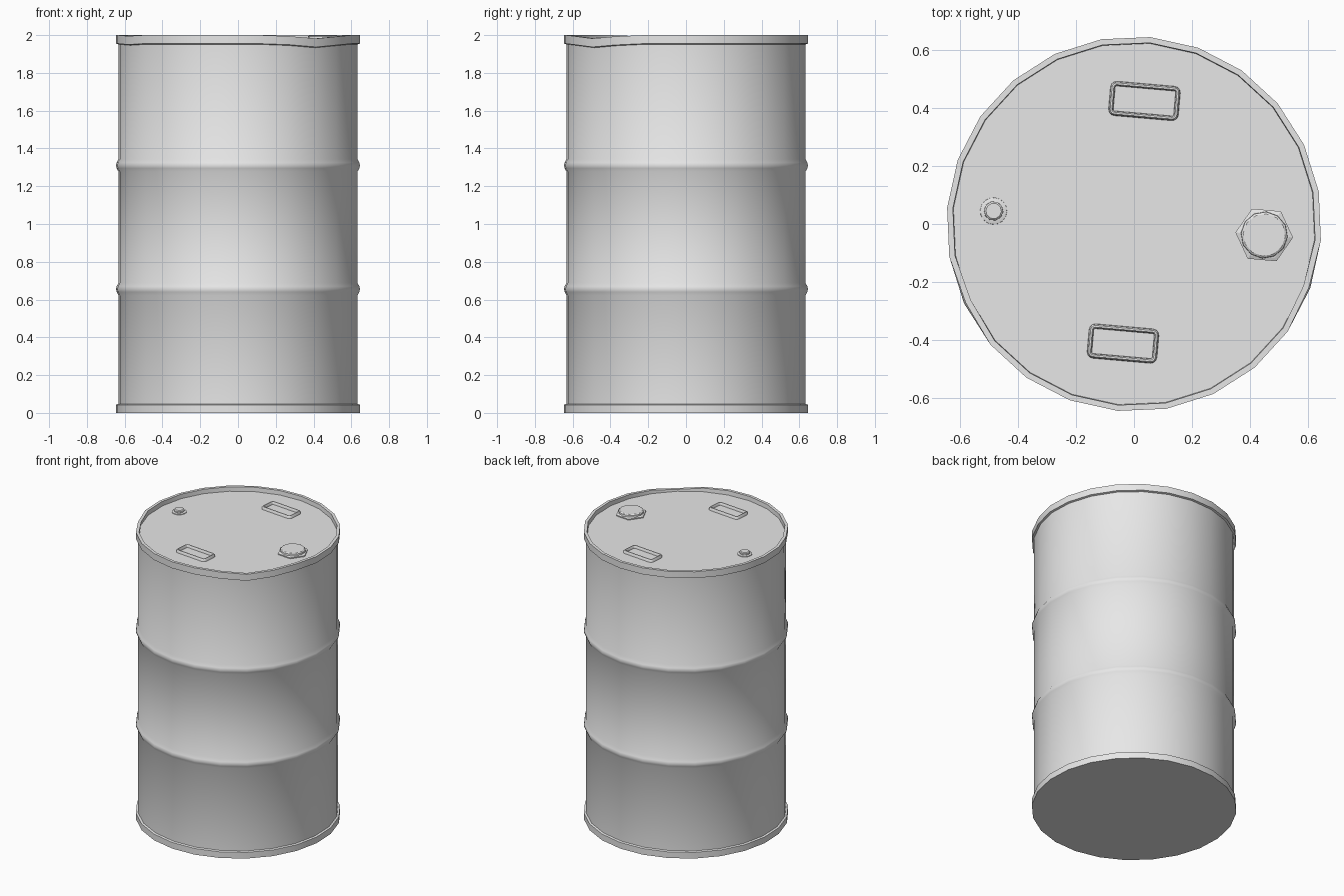
import bpy, bmesh, math
from mathutils import Matrix, Vector

if "Cube" in bpy.data.objects:
    bpy.data.objects.remove(bpy.data.objects["Cube"])

TILT = math.radians(-5)      # the whole drum is turned slightly
LID_Z = 1.97

grey = bpy.data.materials.new("drum_grey")
grey.diffuse_color = (0.8, 0.8, 0.8, 1)
grey.use_nodes = True
grey.node_tree.nodes["Principled BSDF"].inputs["Base Color"].default_value = grey.diffuse_color


def finish(name, bm, x=0, y=0, angle=35):
    """Turn a bmesh into a smooth-shaded object, turned with the drum."""
    bmesh.ops.recalc_face_normals(bm, faces=bm.faces)
    me = bpy.data.meshes.new(name)
    bm.to_mesh(me)
    bm.free()
    me.materials.append(grey)
    ob = bpy.data.objects.new(name, me)
    bpy.context.collection.objects.link(ob)
    ob.location = (x, y, 0)
    ob.rotation_euler.z = TILT
    bpy.ops.object.select_all(action='DESELECT')
    bpy.context.view_layer.objects.active = ob
    ob.select_set(True)
    bpy.ops.object.shade_smooth_by_angle(angle=math.radians(angle))
    return ob


def lathe(profile, sides):
    """Spin an (r, z) profile; ends are capped flat."""
    bm = bmesh.new()
    rings = []
    for r, z in profile:
        rings.append([bm.verts.new((r * math.cos(2 * math.pi * i / sides),
                                    r * math.sin(2 * math.pi * i / sides), z))
                      for i in range(sides)])
    for a, b in zip(rings, rings[1:]):
        for i in range(sides):
            j = (i + 1) % sides
            bm.faces.new((a[i], a[j], b[j], b[i]))
    bm.faces.new(rings[0])
    bm.faces.new(rings[-1])
    return bm


# drum body: bottom rim, two rolled ribs, top rim and recessed lid
profile = [(0.648, 0), (0.648, 0.043), (0.635, 0.047)]
for zc in (0.655, 1.31):
    profile += [(0.635, zc - 0.033), (0.645, zc - 0.015), (0.648, zc),
                (0.645, zc + 0.015), (0.635, zc + 0.033)]
profile += [(0.635, 1.951), (0.648, 1.955), (0.648, 2.0),
            (0.628, 2.0), (0.626, LID_Z)]
bm = lathe(profile, 24)
# small dents in the top rim: (angle, drop, push inwards)
dents = [(-60, 0.006, 0.0), (-45, 0.018, 0.0), (-30, 0.007, 0.0),
         (-15, 0.0, 0.005), (210, 0.005, 0.006)]
for v in bm.verts:
    if v.co.z > 1.94 and v.co.xy.length > 0.627:
        for deg, drop, push in dents:
            d = Vector((math.cos(math.radians(deg)), math.sin(math.radians(deg))))
            if v.co.xy.normalized().dot(d) > 0.999:
                v.co.z -= drop
                v.co.xy -= d * push
                break
finish("drum_body", bm)

# large bung: hexagonal flange with a round plug
finish("large_bung_flange",
       lathe([(0.1, LID_Z - 0.005), (0.1, LID_Z + 0.007), (0.086, LID_Z + 0.012)], 6),
       0.45, -0.038, 20)
finish("large_bung_plug",
       lathe([(0.082, LID_Z), (0.08, 1.993), (0.073, 1.998)], 12), 0.45, -0.038)

# small bung: round flange with a plug
finish("small_bung_flange",
       lathe([(0.047, LID_Z - 0.005), (0.046, LID_Z + 0.005), (0.036, LID_Z + 0.008)], 16),
       -0.485, 0.045)
finish("small_bung_plug",
       lathe([(0.034, LID_Z), (0.033, 1.987), (0.027, 1.992)], 10), -0.485, 0.045)


def rounded_rect(w, h, r):
    """Corner-rounded rectangle outline, counter-clockwise."""
    pts = []
    for k, (sx, sy) in enumerate([(1, 1), (-1, 1), (-1, -1), (1, -1)]):
        for s in range(4):
            a = math.radians(90 * k + 30 * s)
            pts.append((sx * (w / 2 - r) + r * math.cos(a),
                        sy * (h / 2 - r) + r * math.sin(a)))
    return pts


# raised rectangular handle frames on the lid
def handle_frame(name, x, y):
    bm = bmesh.new()
    steps = [(0.0, LID_Z - 0.003), (0.002, LID_Z + 0.013), (0.006, LID_Z + 0.018),
             (0.012, LID_Z + 0.018), (0.016, LID_Z + 0.013), (0.017, LID_Z - 0.003)]
    rings = [[bm.verts.new((px, py, z))
              for px, py in rounded_rect(0.243 - 2 * d, 0.12 - 2 * d, 0.022 - d)]
             for d, z in steps]
    n = len(rings[0])
    for a, b in zip(rings, rings[1:] + rings[:1]):
        for i in range(n):
            j = (i + 1) % n
            bm.faces.new((a[i], a[j], b[j], b[i]))
    finish(name, bm, x, y, 50)


handle_frame("back_handle", 0.036, 0.425)
handle_frame("front_handle", -0.038, -0.413)
